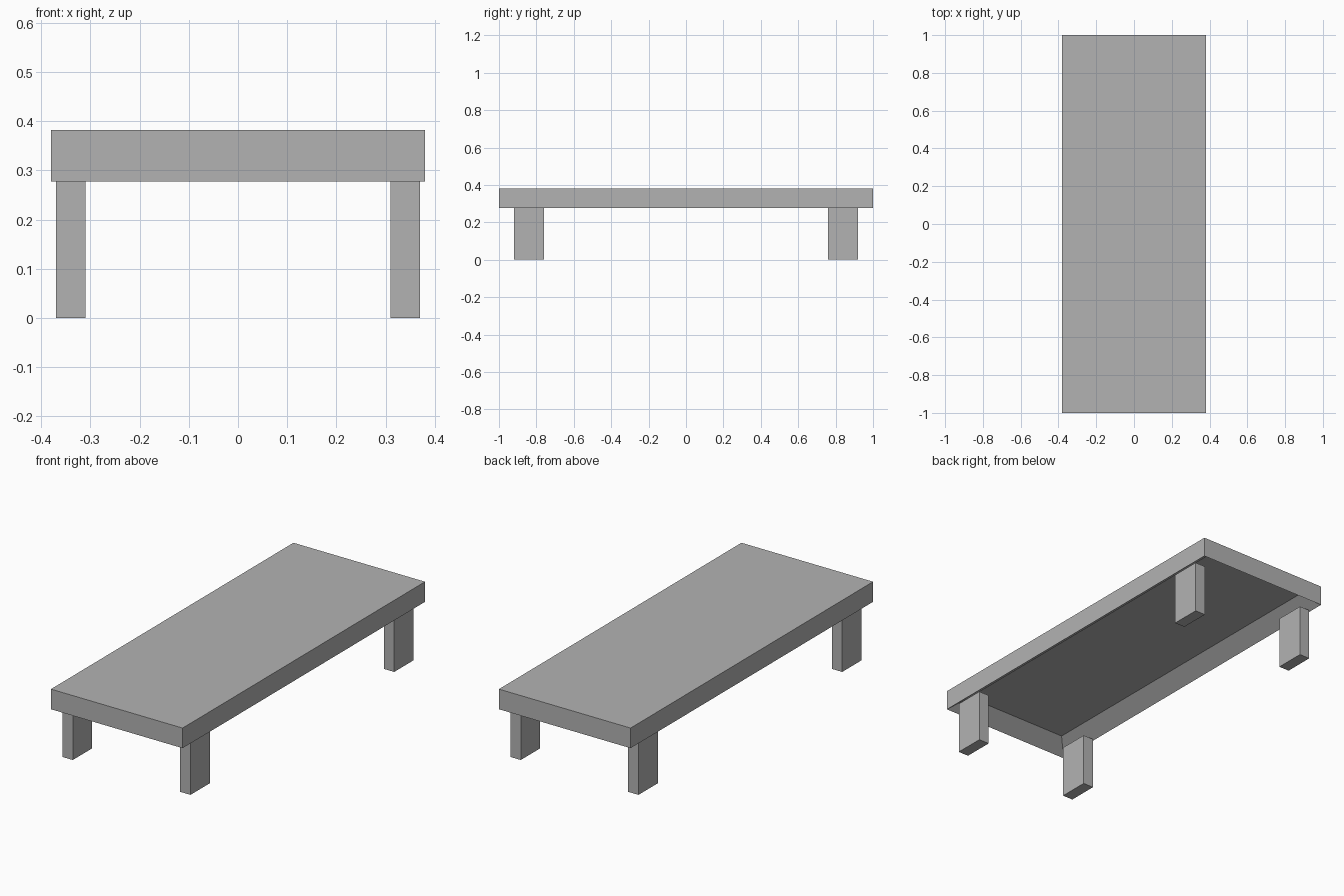
import bpy
import bmesh

cube = bpy.data.objects.get("Cube")
if cube:
    bpy.data.objects.remove(cube, do_unlink=True)

# Overall sizes
HALF_X, HALF_Y = 0.38, 1.0
TOP, UNDERSIDE = 0.382, 0.277
RAIL, RECESS = 0.08, 0.063

grey = bpy.data.materials.new("plain grey")
grey.use_nodes = True
grey.diffuse_color = (0.45, 0.45, 0.45, 1)
grey.node_tree.nodes["Principled BSDF"].inputs["Base Color"].default_value = grey.diffuse_color


def make_box(name, low, high, edit=None):
    """Axis-aligned box between two corners, with an optional bmesh edit."""
    bm = bmesh.new()
    bmesh.ops.create_cube(bm, size=1)
    for v in bm.verts:
        v.co = [h if c > 0 else l for c, l, h in zip(v.co, low, high)]
    if edit:
        edit(bm)
    bm.normal_update()
    mesh = bpy.data.meshes.new(name)
    bm.to_mesh(mesh)
    bm.free()
    mesh.materials.append(grey)
    obj = bpy.data.objects.new(name, mesh)
    bpy.context.collection.objects.link(obj)
    return obj


def hollow_underside(bm):
    """Inset the bottom face and push it up, leaving a rim of rails."""
    bm.normal_update()
    bottom = min(bm.faces, key=lambda f: f.calc_center_median().z)
    bmesh.ops.inset_region(bm, faces=[bottom], thickness=RAIL, use_even_offset=True)
    for v in bottom.verts:
        v.co.z += RECESS


# Table top with a recessed underside
make_box("table_top", (-HALF_X, -HALF_Y, UNDERSIDE), (HALF_X, HALF_Y, TOP), hollow_underside)

# Four legs under the long rails
for side, sx in (("left", 1), ("right", -1)):
    for end, sy in (("front", -1), ("back", 1)):
        xs = sorted((sx * 0.31, sx * 0.37))
        ys = sorted((sy * 0.76, sy * 0.92))
        make_box(f"{end}_{side}_leg", (xs[0], ys[0], 0), (xs[1], ys[1], UNDERSIDE))
